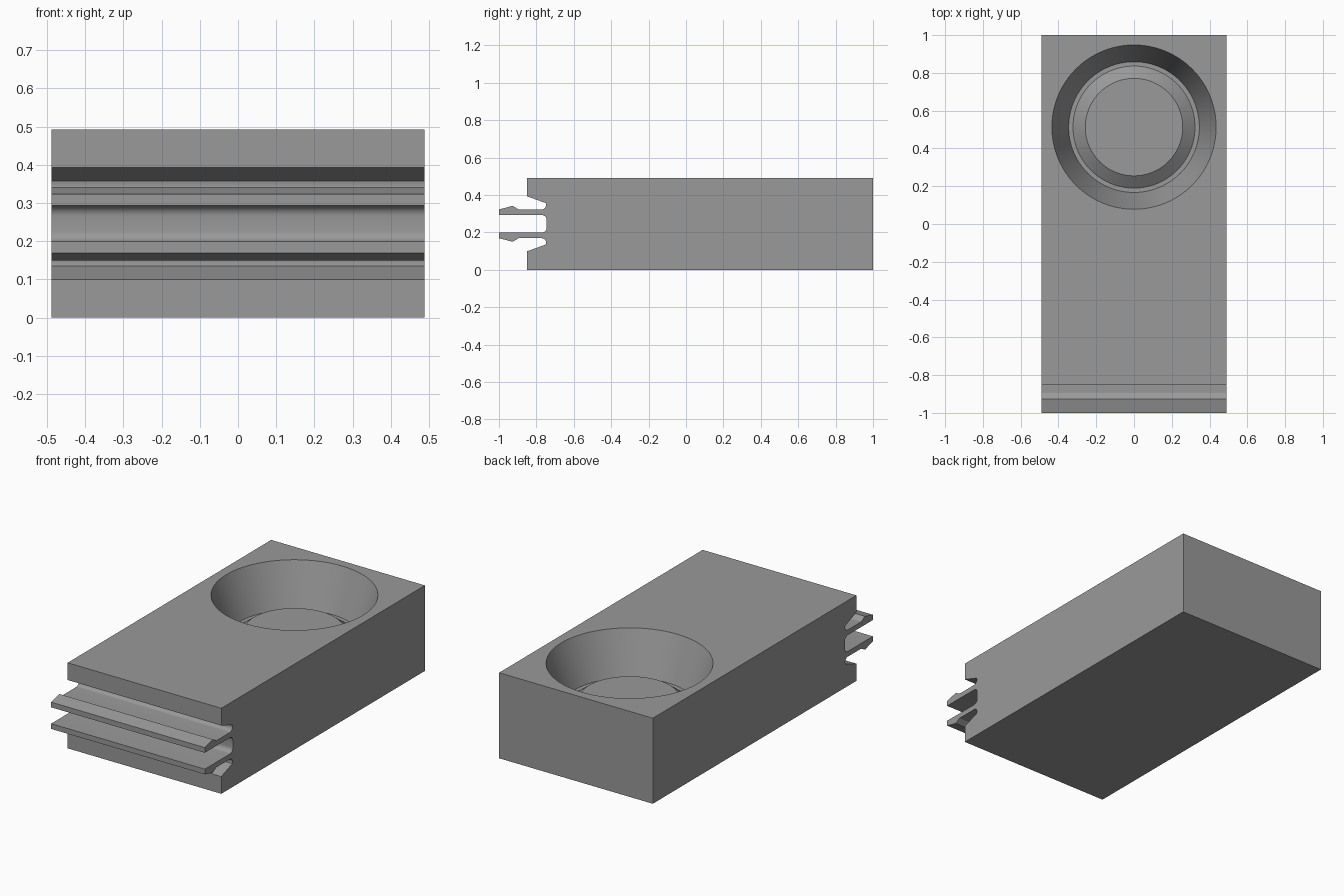
import bpy, bmesh, math

if "Cube" in bpy.data.objects:
    bpy.data.objects.remove(bpy.data.objects["Cube"])

WIDTH, HEIGHT = 0.978, 0.492
MID = HEIGHT / 2

grey = bpy.data.materials.new("mid_grey")
grey.diffuse_color = (0.32, 0.32, 0.32, 1)
grey.use_nodes = True
grey.node_tree.nodes["Principled BSDF"].inputs["Base Color"].default_value = grey.diffuse_color


def arc(cy, cz, r, a0, a1, n=6):
    """Points of a circular fillet in the side profile."""
    return [(cy + r * math.cos(math.radians(a0 + (a1 - a0) * i / n)),
             cz + r * math.sin(math.radians(a0 + (a1 - a0) * i / n))) for i in range(n + 1)]


def make_object(name, bm):
    bmesh.ops.recalc_face_normals(bm, faces=bm.faces)
    mesh = bpy.data.meshes.new(name)
    bm.to_mesh(mesh)
    bm.free()
    mesh.materials.append(grey)
    ob = bpy.data.objects.new(name, mesh)
    bpy.context.collection.objects.link(ob)
    return ob


# Upper half of the side profile (y, z): block, tapered slot, barbed prong, centre slot
upper = [(1.0, HEIGHT), (-0.85, HEIGHT), (-0.85, 0.393), (-0.75, 0.357)]
upper += arc(-0.772, 0.347, 0.024, 0, -90)
upper += [(-0.895, 0.323), (-0.927, 0.342), (-1.0, 0.323), (-1.0, 0.293)]
upper += arc(-0.772, 0.266, 0.027, 90, 0)
profile = upper + [(y, 2 * MID - z) for y, z in reversed(upper)]

# Block with clip prongs, extruded across the width
bm = bmesh.new()
face = bm.faces.new([bm.verts.new((-WIDTH / 2, y, z)) for y, z in profile])
ext = bmesh.ops.extrude_face_region(bm, geom=[face])
bmesh.ops.translate(bm, vec=(WIDTH, 0, 0),
                    verts=[v for v in ext["geom"] if isinstance(v, bmesh.types.BMVert)])
block = make_object("clip_block", bm)

# Conical cup with a raised tapered boss on its floor, as a lathed cutter
SEG = 96
slope = (0.435 - 0.346) / (HEIGHT - 0.247)
rings = [(0.435 + slope * 0.1, HEIGHT + 0.1), (0.346, 0.247), (0.323, 0.247), (0.258, 0.296)]
bm = bmesh.new()
loops = [[bm.verts.new((r * math.cos(2 * math.pi * i / SEG),
                        0.513 + r * math.sin(2 * math.pi * i / SEG), z))
          for i in range(SEG)] for r, z in rings]
for a, b in zip(loops, loops[1:]):
    for i in range(SEG):
        j = (i + 1) % SEG
        bm.faces.new((a[i], a[j], b[j], b[i]))
bm.faces.new(loops[0])
bm.faces.new(loops[-1])
cutter = make_object("cup_cutter", bm)
cutter.hide_render = True

# Cut the cup and shade
mod = block.modifiers.new("cup", "BOOLEAN")
mod.operation = "DIFFERENCE"
mod.solver = "EXACT"
mod.object = cutter
bpy.context.view_layer.objects.active = block
block.select_set(True)
bpy.ops.object.modifier_apply(modifier=mod.name)
bpy.data.objects.remove(cutter)
bpy.ops.object.shade_smooth_by_angle(angle=math.radians(20))
